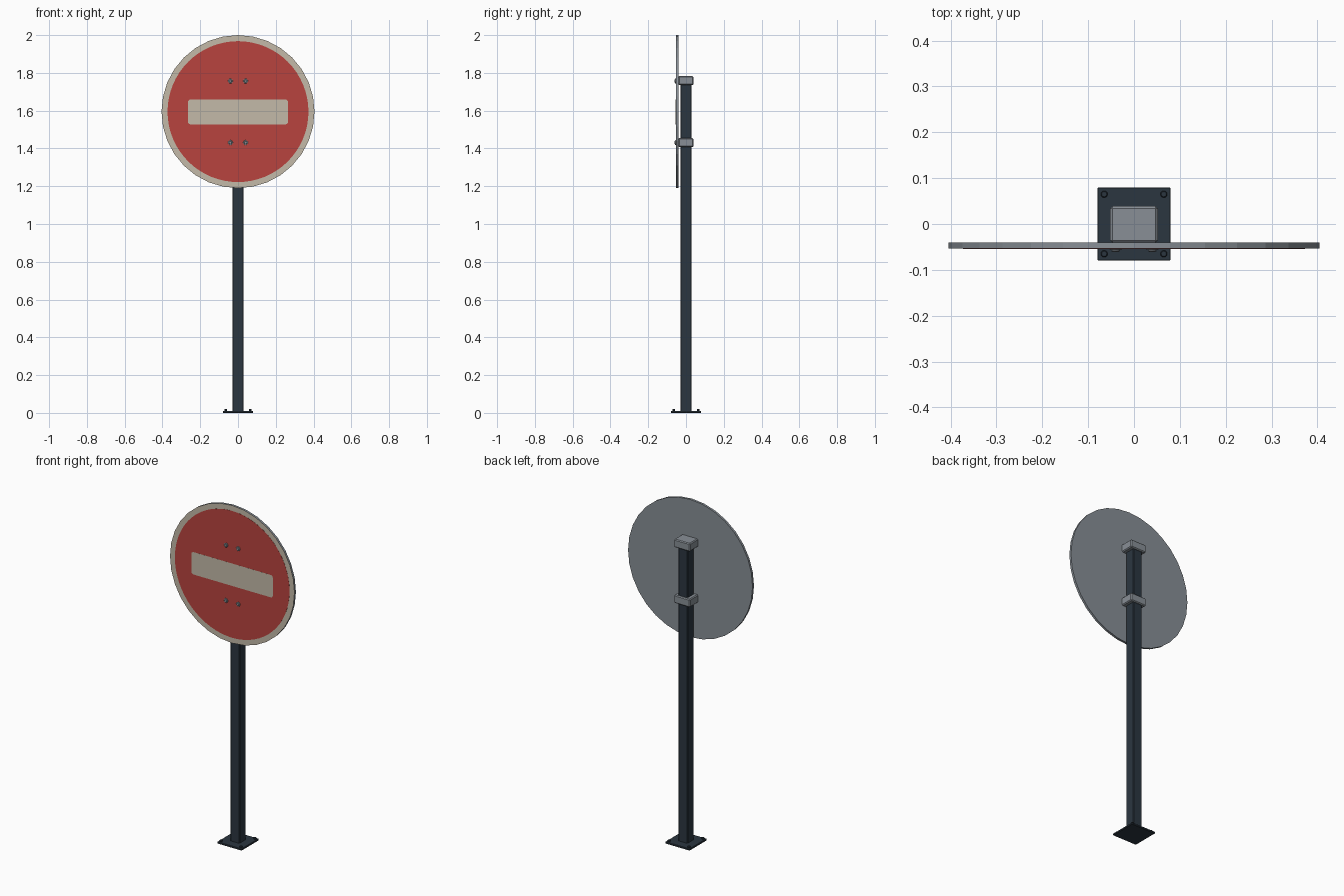
import bpy, math
from mathutils import Matrix

if "Cube" in bpy.data.objects:
    bpy.data.objects.remove(bpy.data.objects["Cube"])


def mat(name, srgb):
    lin = [((c / 255 + 0.055) / 1.055) ** 2.4 for c in srgb]
    m = bpy.data.materials.new(name)
    m.diffuse_color = (*lin, 1)
    m.use_nodes = True
    m.node_tree.nodes["Principled BSDF"].inputs["Base Color"].default_value = m.diffuse_color
    return m


RED = mat("sign red", (184, 68, 62))
CREAM = mat("weathered white", (196, 186, 168))
GREY = mat("galvanised grey", (136, 143, 150))
DARK = mat("dark steel", (43, 54, 64))


def finish(ob, name, material, bevel=0, segments=1):
    ob.name = name
    ob.data.materials.append(material)
    if bevel:
        b = ob.modifiers.new("edges", 'BEVEL')
        b.width = bevel
        b.segments = segments
        b.limit_method = 'ANGLE'
    return ob


def box(name, x, y, z, material, bevel=0):
    """Box from (min, max) ranges."""
    bpy.ops.mesh.primitive_cube_add(size=1)
    ob = bpy.context.object
    mid = [(a + b) / 2 for a, b in (x, y, z)]
    size = [b - a for a, b in (x, y, z)]
    ob.data.transform(Matrix.Translation(mid) @ Matrix.Diagonal((*size, 1)))
    return finish(ob, name, material, bevel)


def cyl(name, r, start, depth, sides, material, facing=False, bevel=0):
    """Cylinder from its start centre, along +z, or along -y if facing."""
    bpy.ops.mesh.primitive_cylinder_add(vertices=sides, radius=r, depth=depth)
    ob = bpy.context.object
    m = Matrix.Translation((0, 0, depth / 2))
    if facing:
        m = Matrix.Rotation(math.pi / 2, 4, 'X') @ m
    ob.data.transform(Matrix.Translation(start) @ m)
    return finish(ob, name, material, bevel)


# Post and base plate
box("post", (-0.03, 0.03), (-0.03, 0.03), (0.005, 1.765), DARK, 0.004)
box("base_plate", (-0.08, 0.08), (-0.08, 0.08), (0, 0.011), DARK, 0.002)
for sx in (-1, 1):
    for sy in (-1, 1):
        cyl("anchor_bolt", 0.008, (sx * 0.065, sy * 0.065, 0.01), 0.01, 8, DARK, bevel=0.002)

# Sign disc: grey edge and back, white front
CZ = 1.595
disc = cyl("sign_disc", 0.405, (0, -0.040, CZ), 0.0135, 32, GREY, facing=True)
disc.data.materials.append(CREAM)
for p in disc.data.polygons:
    if p.normal.y < -0.9:
        p.material_index = 1

# Painted red field and white bar with rounded corners
cyl("red_field", 0.373, (0, -0.053, CZ), 0.0012, 64, RED, facing=True)
hx, hz, r = 0.265, 0.066, 0.014
pts = []
for k, (sx, sz) in enumerate(((1, 1), (-1, 1), (-1, -1), (1, -1))):
    for i in range(4):
        a = math.pi / 2 * (k + i / 3)
        pts.append((sx * (hx - r) + r * math.cos(a), -0.0545, CZ - 0.002 + sz * (hz - r) + r * math.sin(a)))
n = len(pts)
verts = pts + [(x, y - 0.0004 + 0.001, z) for x, y, z in pts]
faces = [tuple(range(n)), tuple(range(2 * n - 1, n - 1, -1))]
faces += [(i, i + n, (i + 1) % n + n, (i + 1) % n) for i in range(n)]
me = bpy.data.meshes.new("white_bar")
me.from_pydata(verts, [], faces)
bar = bpy.data.objects.new("white_bar", me)
bpy.context.collection.objects.link(bar)
finish(bar, "white_bar", CREAM)

# Clamps round the post, with two bolts each through the sign
for z, bz in ((1.759, 1.757), (1.431, 1.431)):
    box("clamp", (-0.052, 0.052), (-0.0405, 0.039), (z - 0.024, z + 0.024), GREY, 0.005)
    for x in (-0.04, 0.04):
        cyl("sign_bolt", 0.013, (x, -0.053, bz), 0.004, 12, GREY, facing=True, bevel=0.001)
        cyl("sign_bolt_head", 0.009, (x, -0.056, bz), 0.005, 12, GREY, facing=True, bevel=0.002)
